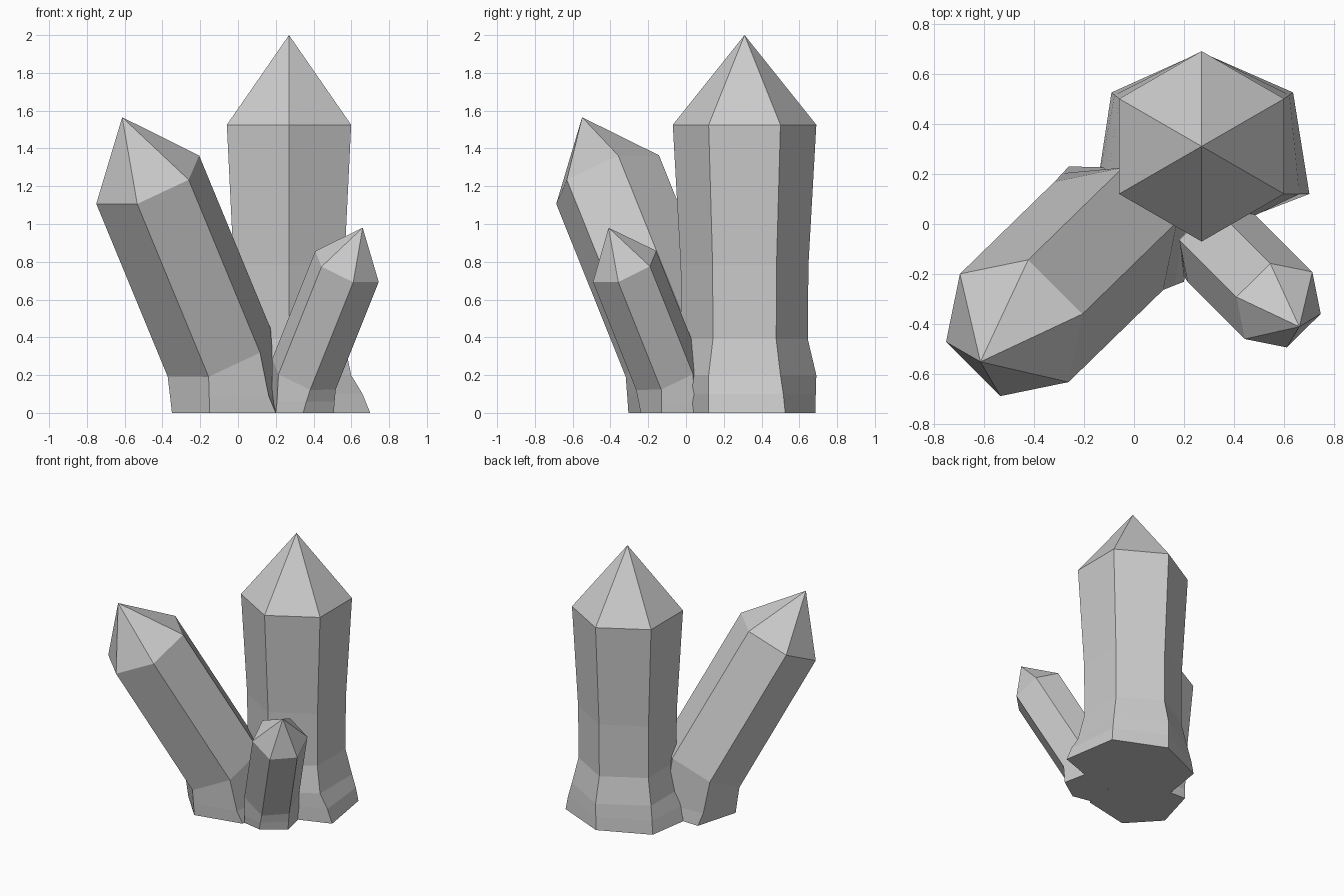
import bpy, bmesh
from math import cos, sin, radians
from mathutils import Vector

if "Cube" in bpy.data.objects:
    bpy.data.objects.remove(bpy.data.objects["Cube"])


def hex_ring(center, axis, r, u_dir):
    # six points around an axis, the first one along u_dir
    axis = Vector(axis).normalized()
    u = Vector(u_dir)
    u = (u - axis * u.dot(axis)).normalized()
    v = axis.cross(u)
    return [Vector(center) + r * (cos(radians(60 * i)) * u + sin(radians(60 * i)) * v)
            for i in range(6)]


def shifted(ring, offset):
    return [p + Vector(offset) for p in ring]


def flat_ring(points, z):
    return [Vector((x, y, z)) for x, y in points]


def mix(a, b, t):
    return [p.lerp(q, t) for p, q in zip(a, b)]


def crystal(name, apex, rings):
    # six-sided shaft through the rings (top to bottom), pointed tip, flat base
    bm = bmesh.new()
    tip = bm.verts.new(apex)
    loops = [[bm.verts.new(p) for p in ring] for ring in rings]
    for i in range(6):
        j = (i + 1) % 6
        bm.faces.new((tip, loops[0][i], loops[0][j]))
        for a, b in zip(loops, loops[1:]):
            bm.faces.new((a[i], b[i], b[j], a[j]))
    bm.faces.new(loops[-1])
    bmesh.ops.recalc_face_normals(bm, faces=bm.faces)
    mesh = bpy.data.meshes.new(name)
    bm.to_mesh(mesh)
    bm.free()
    obj = bpy.data.objects.new(name, mesh)
    bpy.context.collection.objects.link(obj)


# Tall upright crystal, waisted shaft and flared foot (rings start at the back)
up = (0, 0, 1)
rings = [hex_ring((0.27, 0.31, z), up, r, (0, 1, 0))
         for z, r in ((1.525, 0.38), (0.78, 0.338), (0.39, 0.335), (0.2, 0.38))]
foot = [(0.27, 0.685), (-0.09, 0.525), (-0.15, 0.13),
        (0.27, -0.03), (0.70, 0.12), (0.635, 0.525)]
base = flat_ring(foot, 0)
rings.append(mix(rings[-1], flat_ring(foot, 0.0), 0.6))
for p in rings[-1]:
    p.z = 0.1
rings.append(base)
crystal("tall_crystal", (0.27, 0.31, 2.0), rings)

# Leaning crystal on the left (rings start at the front right corner)
top = hex_ring((-0.478, -0.415, 1.235), (-0.34, -0.345, 0.875), 0.306, (1, -1, 0))
neck = shifted(top, (0.378, 0.368, -0.915))
foot = [(0.20, -0.23), (0.22, 0.03), (0.06, 0.22),
        (-0.26, 0.23), (-0.35, -0.09), (-0.15, -0.305)]
base = flat_ring(foot, 0)
collar = mix(neck, base, 0.55)
for p in collar:
    p.z = 0.09
crystal("left_crystal", (-0.613, -0.55, 1.565), [top, neck, collar, base])

# Small leaning crystal at the front right (rings start at the back right corner)
top = hex_ring((0.577, -0.325, 0.775), (0.083, -0.085, 0.205), 0.19, (1, 1, 0))
neck = shifted(top, (-0.228, 0.228, -0.57))
foot = [(0.47, 0.05), (0.32, 0.09), (0.18, -0.06),
        (0.20, -0.21), (0.345, -0.24), (0.507, -0.13)]
base = flat_ring(foot, 0)
collar = mix(neck, base, 0.55)
for p in collar:
    p.z = 0.06
crystal("small_crystal", (0.66, -0.41, 0.98), [top, neck, collar, base])
